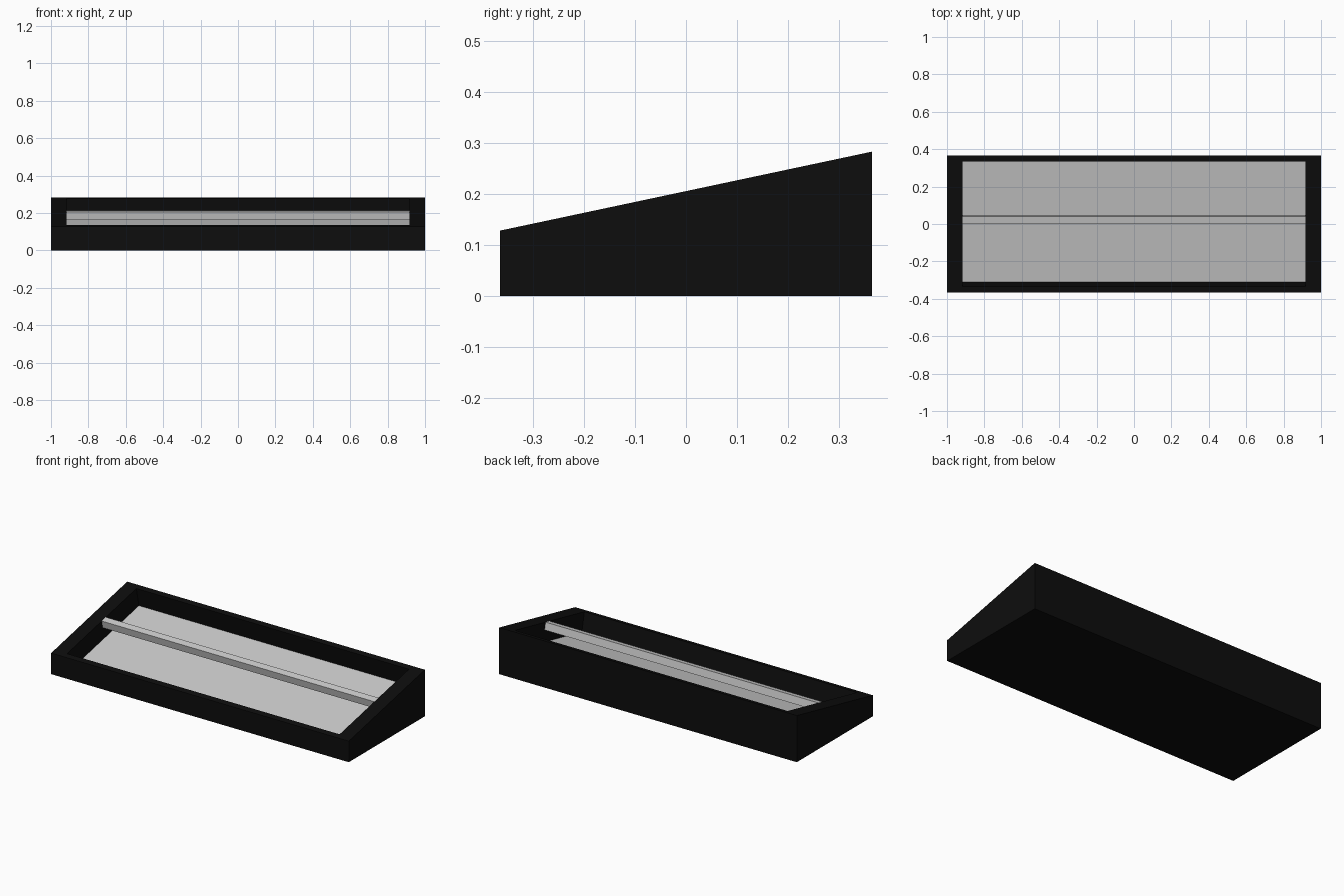
import bpy
import bmesh
from math import atan, cos, sin

if "Cube" in bpy.data.objects:
    bpy.data.objects.remove(bpy.data.objects["Cube"])

HALF_X, HALF_Y = 1.0, 0.365        # outer footprint
Z_FRONT, Z_BACK = 0.128, 0.283     # rim heights
OPEN_X, OPEN_Y = 0.916, 0.333      # half size of the opening
DEPTH = 0.116                      # recess depth, square to the sloped rim
SLOPE = (Z_BACK - Z_FRONT) / (2 * HALF_Y)
TILT = atan(SLOPE)


def rim_z(y):
    return (Z_FRONT + Z_BACK) / 2 + SLOPE * y


def sunk(y, d):
    """Point at depth d below the sloped rim, measured square to it."""
    return y + d * sin(TILT), rim_z(y) - d * cos(TILT)


def ring(hx, front, back):
    (y0, z0), (y1, z1) = front, back
    return [(-hx, y0, z0), (hx, y0, z0), (hx, y1, z1), (-hx, y1, z1)]


def build(name, rings, mat=None):
    """Skin a stack of four-sided rings and cap both ends."""
    bm = bmesh.new()
    loops = [[bm.verts.new(p) for p in r] for r in rings]
    for a, b in zip(loops, loops[1:]):
        for i in range(4):
            j = (i + 1) % 4
            bm.faces.new((a[i], a[j], b[j], b[i]))
    bm.faces.new(loops[0][::-1])
    bm.faces.new(loops[-1])
    bmesh.ops.recalc_face_normals(bm, faces=bm.faces)
    mesh = bpy.data.meshes.new(name)
    bm.to_mesh(mesh)
    bm.free()
    obj = bpy.data.objects.new(name, mesh)
    bpy.context.collection.objects.link(obj)
    if mat:
        mesh.materials.append(mat)
    return obj


def sloped_slab(name, y0, y1, d_top, d_bottom):
    build(name, [ring(OPEN_X, sunk(y0, d), sunk(y1, d)) for d in (d_bottom, d_top)])


black = bpy.data.materials.new("black")
black.diffuse_color = (0.004, 0.004, 0.004, 1)
black.use_nodes = True
black.node_tree.nodes["Principled BSDF"].inputs["Base Color"].default_value = black.diffuse_color

# Wedge casing with a recess cut square to the sloping top
build("casing", [
    ring(HALF_X, (-HALF_Y, 0), (HALF_Y, 0)),
    ring(HALF_X, (-HALF_Y, Z_FRONT), (HALF_Y, Z_BACK)),
    ring(OPEN_X, sunk(-OPEN_Y, 0), sunk(OPEN_Y, 0)),
    ring(OPEN_X, sunk(-OPEN_Y, DEPTH + 0.002), sunk(OPEN_Y, DEPTH + 0.002)),
], black)

# Grey panel on the floor of the recess
sloped_slab("floor_panel", -OPEN_Y, OPEN_Y, DEPTH, DEPTH + 0.002)

# Bar spanning the opening, flush with the rim
sloped_slab("cross_bar", 0.0, 0.04, 0.0, 0.045)
